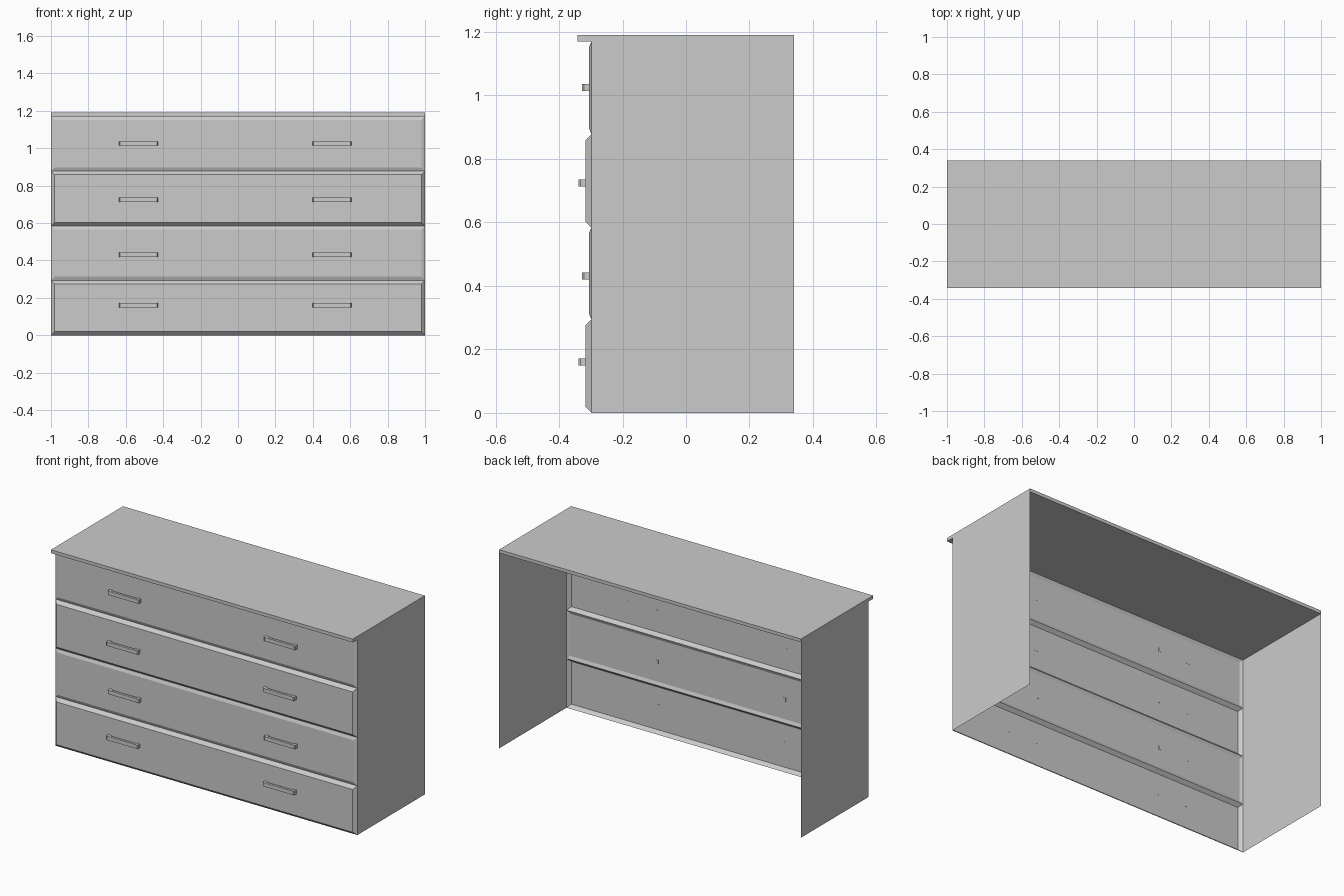
import bpy

if "Cube" in bpy.data.objects:
    bpy.data.objects.remove(bpy.data.objects["Cube"])

W = 1.0          # half width
FRONT = -0.298   # plane of the carcass front edge
BACK = 0.34
INSET = 0.019    # bevel width around each drawer front


def make(name, verts, faces):
    mesh = bpy.data.meshes.new(name)
    mesh.from_pydata(verts, [], faces)
    ob = bpy.data.objects.new(name, mesh)
    bpy.context.collection.objects.link(ob)
    return ob


def box(name, x0, x1, y0, y1, z0, z1):
    bpy.ops.mesh.primitive_cube_add(
        size=1, location=((x0 + x1) / 2, (y0 + y1) / 2, (z0 + z1) / 2))
    ob = bpy.context.object
    ob.name = name
    ob.scale = (x1 - x0, y1 - y0, z1 - z0)
    bpy.ops.object.transform_apply(location=False, rotation=False, scale=True)
    return ob


def drawer_front(name, z0, z1, y):
    """Shallow bevelled tray, open at the back."""
    def ring(x, a, b, depth):
        return [(-x, depth, a), (x, depth, a), (x, depth, b), (-x, depth, b)]
    verts = ring(W, z0, z1, FRONT) + ring(W - INSET, z0 + INSET, z1 - INSET, y)
    sides = [(i, (i + 1) % 4, 4 + (i + 1) % 4, 4 + i) for i in range(4)]
    return make(name, verts, sides + [(4, 5, 6, 7)])


def handle(name, x0, x1, zc, y):
    """U-shaped pull with chamfered corners, legs just through the front."""
    h, leg, out, chamfer = 0.0115, 0.02, 0.022, 0.006
    f, b = y - out, y + 0.001
    profile = [(x0, b), (x0, f + chamfer), (x0 + chamfer, f),
               (x1 - chamfer, f), (x1, f + chamfer), (x1, b),
               (x1 - leg, b), (x1 - leg, f + 0.014),
               (x0 + leg, f + 0.014), (x0 + leg, b)]
    n = len(profile)
    verts = [(px, py, zc + s) for s in (-h, h) for px, py in profile]
    faces = [(i, (i + 1) % n, n + (i + 1) % n, n + i) for i in range(n)]
    faces += [tuple(reversed(range(n))), tuple(range(n, 2 * n))]
    return make(name, verts, faces)


# Top board with overhanging front lip
box("top_board", -W, W, -0.342, BACK, 1.17, 1.19)

# Thin side panels; back and bottom are open
for side, x in (("left", -W), ("right", W)):
    quad = (0, 1, 2, 3) if x > 0 else (3, 2, 1, 0)
    make(side + "_side_panel",
         [(x, FRONT, 0), (x, BACK, 0), (x, BACK, 1.18), (x, FRONT, 1.18)], [quad])

# Four drawers: bottom z, top z, front plane y, handle height
drawers = [(0.0, 0.294, -0.317, 0.16), (0.294, 0.584, -0.306, 0.431),
           (0.584, 0.878, -0.317, 0.724), (0.878, 1.17, -0.306, 1.025)]
for i, (z0, z1, y, hz) in enumerate(drawers, 1):
    drawer_front(f"drawer_front_{i}", z0, z1, y)
    handle(f"handle_left_{i}", -0.637, -0.427, hz, y)
    handle(f"handle_right_{i}", 0.398, 0.608, hz, y)
